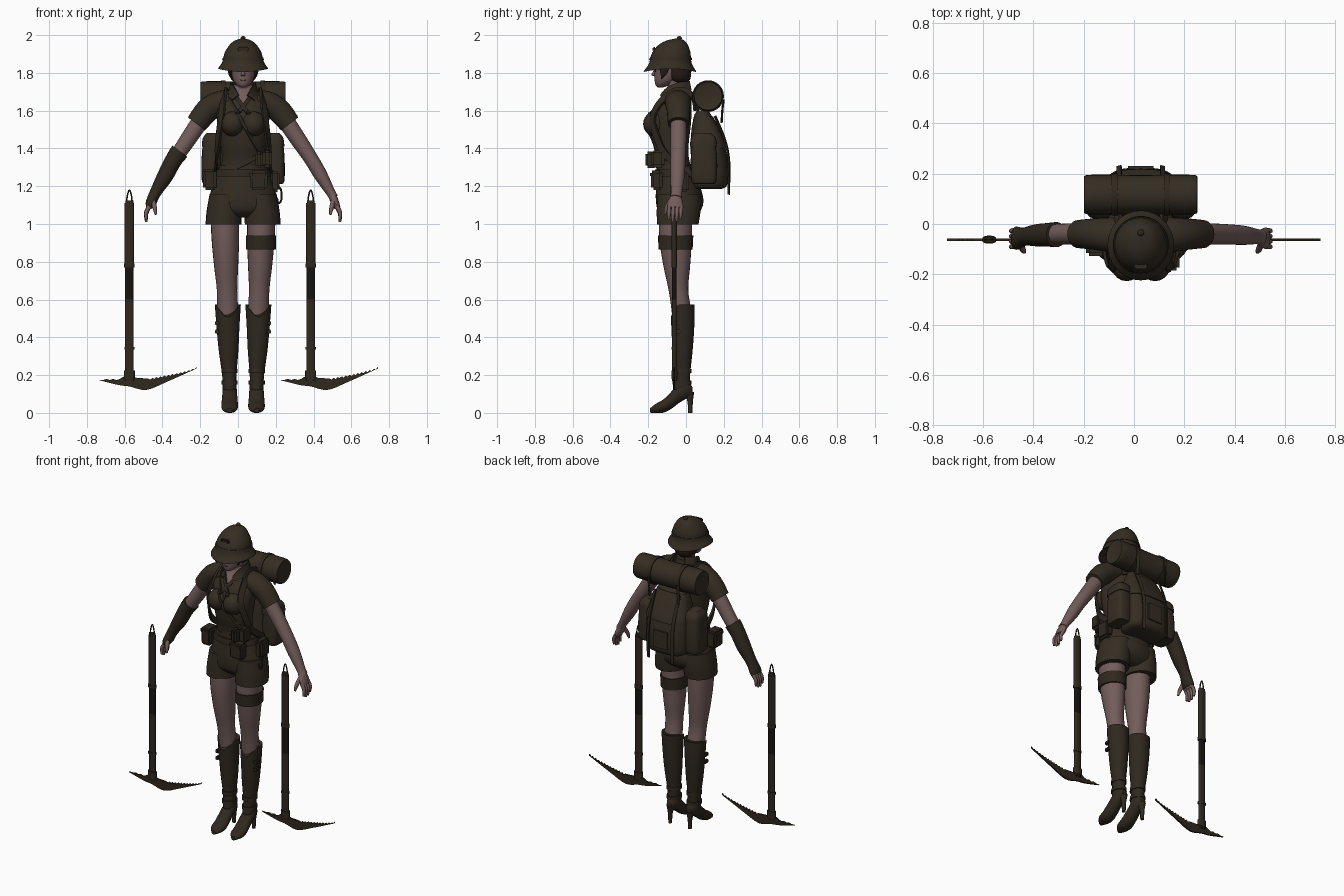
import bpy, bmesh, math
from mathutils import Vector
from mathutils.bvhtree import BVHTree

CX = 0.027  # body centre line


def mat(name, c):
    m = bpy.data.materials.new(name)
    m.diffuse_color = (*c, 1)
    return m


CLOTH = mat("brown_cloth", (0.034, 0.026, 0.016))
LEATHER = mat("dark_leather", (0.028, 0.021, 0.013))
SKIN = mat("skin", (0.17, 0.11, 0.105))
HAIR = mat("hair", (0.022, 0.011, 0.008))
BLACK = mat("black_grip", (0.008, 0.007, 0.006))
LIPS = mat("lips", (0.12, 0.05, 0.05))


def finish(name, bm, m, angle=0.7):
    bmesh.ops.recalc_face_normals(bm, faces=bm.faces)
    me = bpy.data.meshes.new(name)
    bm.to_mesh(me)
    bm.free()
    me.materials.append(m)
    me.shade_smooth()
    me.set_sharp_from_angle(angle=angle)
    ob = bpy.data.objects.new(name, me)
    bpy.context.collection.objects.link(ob)
    return ob


def spline(pts, sub):
    """Catmull-Rom through tuples of any length."""
    out = []
    for i in range(len(pts) - 1):
        p0, p1, p2, p3 = pts[max(i - 1, 0)], pts[i], pts[i + 1], pts[min(i + 2, len(pts) - 1)]
        for k in range(sub):
            t = k / sub
            out.append([0.5 * (2 * b + (c - a) * t + (2 * a - 5 * b + 4 * c - d) * t * t
                        + (3 * b - a - 3 * c + d) * t ** 3) for a, b, c, d in zip(p0, p1, p2, p3)])
    return out + [list(pts[-1])]


def loft(name, rings, m, axis='z', seg=24, n=2, sub=4):
    """Skin elliptical rings (x, y, z, radius_a, radius_b); axis 'p' follows the path."""
    rings = spline(rings, sub)
    bm, loops = bmesh.new(), []
    for i, r in enumerate(rings):
        X, Y, Z = Vector((1, 0, 0)), Vector((0, 1, 0)), Vector((0, 0, 1))
        U, V = {'z': (X, Y), 'y': (X, Z), 'x': (Y, Z), 'p': (X, Y)}[axis]
        if axis == 'p':
            T = Vector(rings[min(i + 1, len(rings) - 1)][:3]) - Vector(rings[max(i - 1, 0)][:3])
            U = T.cross(Y).normalized()
            V = U.cross(T).normalized()
        ring = []
        for k in range(seg):
            a = 2 * math.pi * k / seg
            c, s = math.cos(a), math.sin(a)
            c, s = (math.copysign(abs(q) ** (2 / n), q) for q in (c, s))
            ring.append(bm.verts.new(Vector(r[:3]) + U * c * max(r[3], .001) + V * s * max(r[4], .001)))
        loops.append(ring)
    for a, b in zip(loops, loops[1:]):
        for k in range(seg):
            bm.faces.new((a[k], a[(k + 1) % seg], b[(k + 1) % seg], b[k]))
    bm.faces.new(loops[0])
    bm.faces.new(loops[-1])
    return finish(name, bm, m)


def sloft(name, s, rings, m, **kw):
    """Loft whose x values are offsets from the body centre on side s."""
    side = "left_" if s > 0 else "right_"
    return loft(side + name, [(CX + s * r[0], *r[1:]) for r in rings], m, **kw)


def ribbon(name, pts, w, t, m, centre=(CX, -0.05), sub=5):
    """Flat strap along points, its face turned away from a vertical axis."""
    P = [Vector(p) for p in spline(pts, sub)]
    bm, loops = bmesh.new(), []
    for i, p in enumerate(P):
        T = (P[min(i + 1, len(P) - 1)] - P[max(i - 1, 0)]).normalized()
        N = Vector((p.x - centre[0], p.y - centre[1], 0.02))
        N = (N - T * N.dot(T)).normalized()
        W = T.cross(N) * w / 2
        loops.append([bm.verts.new(q) for q in (p - W, p + W, p + W + N * t, p - W + N * t)])
    for a, b in zip(loops, loops[1:]):
        for k in range(4):
            bm.faces.new((a[k], a[(k + 1) % 4], b[(k + 1) % 4], b[k]))
    bm.faces.new(loops[0])
    bm.faces.new(loops[-1])
    return finish(name, bm, m, 0.6)


def box(name, c, s, m, bevel=0.008):
    bm = bmesh.new()
    bmesh.ops.create_cube(bm, size=1)
    for v in bm.verts:
        v.co = Vector(c) + Vector([a * b for a, b in zip(v.co, s)])
    bmesh.ops.bevel(bm, geom=bm.edges[:], offset=bevel, segments=2, affect='EDGES')
    return finish(name, bm, m)


def ball(name, c, r, m):
    bm = bmesh.new()
    bmesh.ops.create_uvsphere(bm, u_segments=20, v_segments=12, radius=1)
    for v in bm.verts:
        v.co = Vector(c) + Vector([a * b for a, b in zip(v.co, r)])
    return finish(name, bm, m)


# head, neck and hair
loft("head", [(CX, -.135, 1.723, .012, .014), (CX, -.125, 1.735, .032, .036), (CX, -.11, 1.76, .051, .056),
              (CX, -.095, 1.80, .062, .074), (CX, -.085, 1.85, .066, .082), (CX, -.08, 1.92, .055, .075)], SKIN, seg=32)
loft("neck", [(CX, -.035, 1.62, .055, .05), (CX, -.045, 1.69, .042, .042), (CX, -.07, 1.78, .042, .045)], SKIN)
loft("hair_back", [(CX, -.03, 1.745, .035, .035), (CX, -.035, 1.77, .066, .058), (CX, -.04, 1.82, .077, .068),
                   (CX, -.05, 1.9, .076, .072)], HAIR)
loft("nose", [(CX, -.16, 1.825, .006, .006), (CX, -.169, 1.80, .009, .01), (CX, -.172, 1.788, .012, .011),
              (CX, -.162, 1.782, .006, .005)], SKIN, seg=12)
ball("mouth", (CX, -.162, 1.762, ), (.017, .006, .006), LIPS)
for s in (1, -1):
    side = "left_" if s > 0 else "right_"
    ball(side + "eye", (CX + s * .028, -.162, 1.812), (.014, .004, .005), BLACK)
    ball(side + "brow", (CX + s * .03, -.163, 1.828), (.018, .004, .0025), HAIR)
    sloft("side_lock", s, [(.064, -.11, 1.86, .014, .03), (.07, -.115, 1.82, .012, .026), (.068, -.12, 1.79, .008, .015),
                           (.062, -.13, 1.768, .002, .002)], HAIR, seg=10)
    for k, x in enumerate((.012, .034, .055)):
        sloft("fringe_%d" % k, s, [(x * .8, -.15, 1.865, .018, .015), (x, -.168 + x * .25, 1.845, .014, .009),
                                   (x * 1.15, -.168 + x * .35, 1.822, .002, .002)], HAIR, seg=10)

# helmet
hel = loft("helmet", [(CX, -.085, 1.84, .095, .1), (CX, -.085, 1.822, .128, .134), (CX, -.085, 1.827, .13, .137),
                      (CX, -.083, 1.85, .114, .119), (CX, -.082, 1.872, .106, .109), (CX, -.077, 1.91, .096, .1),
                      (CX, -.067, 1.95, .07, .076), (CX, -.055, 1.972, .042, .045), (CX, -.045, 1.982, .008, .008)],
           CLOTH, seg=40)
for v in hel.data.vertices:  # rim dips front and back
    if v.co.z < 1.87:
        v.co.z -= .016 * abs((v.co.y + .085) / .137) ** 2
loft("helmet_band", [(CX, -.082, 1.868, .111, .114), (CX, -.08, 1.882, .107, .11)], LEATHER, seg=40, sub=1)
ball("helmet_button", (CX, -.035, 1.983), (.013, .013, .012), LEATHER)
box("helmet_plate", (CX, -.168, 1.925), (.055, .02, .022), LEATHER, .005)

# shirt with open neck
shirt = loft("shirt", [(CX, -.045, 1.24, .13, .095), (CX, -.068, 1.34, .112, .085), (CX, -.08, 1.42, .12, .094),
                       (CX, -.08, 1.52, .135, .105), (CX, -.068, 1.60, .14, .098), (CX, -.048, 1.66, .125, .077),
                       (CX, -.037, 1.70, .082, .06), (CX, -.035, 1.735, .056, .054)], CLOTH, seg=64, sub=8)
shirt.data.materials.append(SKIN)
for p in shirt.data.polygons:
    c = p.center
    if c.y < -.05 and c.z > 1.60 and abs(c.x - CX) < (c.z - 1.60) * .5:
        p.material_index = 1
surf = [shirt]
for s in (1, -1):
    surf.append(ball("bust_left" if s > 0 else "bust_right", (CX + s * .056, -.163, 1.53), (.062, .064, .066), CLOTH))
verts, polys = [], []
for ob in surf:
    polys += [[i + len(verts) for i in p.vertices] for p in ob.data.polygons]
    verts += [v.co.copy() for v in ob.data.vertices]
tree = BVHTree.FromPolygons(verts, polys)


def front(dx, z):
    """Point on the front of the shirt."""
    hit = tree.ray_cast(Vector((CX + dx, -1, z)), Vector((0, 1, 0)))[0]
    return (CX + dx, (hit.y if hit else -.06) - .002, z)


# chest straps, scarf and collar
def across(name, a, b, w, t=.007):
    pts = [front(a[0] + (b[0] - a[0]) * k / 12, a[1] + (b[1] - a[1]) * k / 12) for k in range(13)]
    ribbon(name, pts, w, t, LEATHER, sub=2)


across("chest_strap", (-.07, 1.66), (.105, 1.34), .018)
across("hip_strap", (-.105, 1.26), (.1, 1.37), .022)
for s in (1, -1):
    side = "left_" if s > 0 else "right_"
    across(side + "scarf", (s * .05, 1.69), (-s * .03, 1.58), .02, .01)
    ribbon(side + "collar", [(CX + s * .03, .02, 1.73), (CX + s * .064, -.03, 1.725), (CX + s * .055, -.09, 1.70),
                             (CX + s * .04, -.125, 1.665)], .05, .008, CLOTH)
    # sleeves, arms and hands
    sloft("sleeve", s, [(.07, -.045, 1.655, .055, .07), (.13, -.042, 1.64, .062, .068), (.19, -.04, 1.60, .064, .062),
                        (.247, -.04, 1.53, .057, .056)], CLOTH, axis='p')
    sloft("arm", s, [(.21, -.04, 1.57, .046, .044), (.29, -.04, 1.45, .043, .042), (.36, -.042, 1.345, .038, .04),
                     (.41, -.045, 1.26, .036, .038), (.462, -.05, 1.17, .025, .03), (.48, -.053, 1.14, .024, .032)],
          SKIN, axis='p')
    sloft("palm", s, [(.472, -.052, 1.15, .022, .028), (.487, -.056, 1.115, .021, .04), (.5, -.056, 1.085, .016, .042)],
          SKIN, axis='p', seg=16)
    for k in range(4):
        y, d = -.088 + .021 * k, (.0, .012, .008, -.006)[k]
        sloft("finger_%d" % k, s, [(.495, y, 1.095, .012, .011), (.513, y - .002, 1.06 - d / 2, .011, .01),
                                   (.512, y - .004, 1.022 - d, .007, .007)], SKIN, axis='p', seg=10)
    sloft("thumb", s, [(.478, -.08, 1.125, .013, .014), (.468, -.103, 1.085, .012, .012), (.462, -.112, 1.05, .006, .006)],
          SKIN, axis='p', seg=10)
sloft("glove", -1, [(.335, -.042, 1.385, .05, .05), (.37, -.043, 1.335, .045, .047), (.415, -.045, 1.25, .042, .044),
                    (.462, -.05, 1.17, .031, .036), (.487, -.056, 1.115, .028, .045), (.496, -.056, 1.095, .022, .046)],
      LEATHER, axis='p')

# shorts and belt
loft("shorts_hips", [(CX, -.062, 1.31, .122, .092), (CX, -.045, 1.22, .155, .112), (CX, -.034, 1.13, .182, .126),
                     (CX, -.035, 1.07, .18, .112), (CX, -.035, 1.035, .11, .07)], CLOTH, seg=36)
loft("belt", [(CX, -.056, 1.252, .15, .112), (CX, -.058, 1.288, .14, .106)], LEATHER, seg=36, sub=1)
for s in (1, -1):
    side = "left_" if s > 0 else "right_"
    sloft("shorts_leg", s, [(.092, -.037, 1.16, .085, .115), (.1, -.039, 1.07, .093, .116), (.104, -.044, .998, .095, .11)],
          CLOTH)
    # legs and boots
    sloft("leg", s, [(.097, -.055, 1.05, .075, .088), (.094, -.055, .92, .073, .086), (.09, -.049, .78, .064, .071),
                     (.085, -.04, .65, .054, .052), (.081, -.022, .52, .055, .052), (.08, -.02, .4, .045, .045)], SKIN)
    boot = sloft("boot_shaft", s, [(.081, -.018, .575, .069, .062), (.08, -.017, .46, .061, .061), (.077, -.018, .33, .052, .053),
                                   (.073, -.02, .2, .038, .042), (.071, -.022, .13, .037, .048), (.071, -.022, .1, .03, .042)],
                 LEATHER, seg=32, sub=6)
    for v in boot.data.vertices:  # notched boot top
        if v.co.z > .5:
            v.co.z -= .9 * (v.co.z - .5) * max(0, (-.018 - v.co.y) / .062) ** 3
    sloft("boot_foot", s, [(.071, .034, .115, .018, .022), (.071, 0, .125, .036, .05), (.071, -.04, .1, .039, .05),
                           (.071, -.08, .065, .042, .045), (.071, -.12, .036, .044, .035), (.071, -.16, .024, .039, .024),
                           (.071, -.19, .013, .014, .012)], LEATHER, axis='y')
    sloft("boot_heel", s, [(.071, .018, .11, .024, .026), (.071, .022, .06, .014, .015), (.071, .023, 0, .011, .012)],
          LEATHER, seg=14)
    for z, r in ((.15, .043), (.21, .043)):
        sloft("ankle_strap_%d" % (z * 100), s, [(.072, -.021, z, r, r + .008), (.072, -.021, z + .022, r, r + .006)],
              LEATHER, sub=1)
    for z in (.43, .475):
        box(side + "boot_buckle_%d" % (z * 1000), (CX + s * .138, -.045, z), (.022, .035, .022), LEATHER, .004)
    # pack shoulder straps
    ribbon(side + "shoulder_strap", [(CX + s * .08, .05, 1.6), (CX + s * .085, .035, 1.67), (CX + s * .088, -.04, 1.706),
                                     (CX + s * .1, -.125, 1.65), (CX + s * .112, -.172, 1.56), (CX + s * .125, -.15, 1.46),
                                     (CX + s * .134, -.1, 1.36), (CX + s * .14, .03, 1.26)], .036, .013, LEATHER)
    # pack side pockets, closing straps and bedroll straps
    sloft("pack_pocket", s, [(.165, .095, 1.215, .03, .045), (.168, .095, 1.225, .05, .066), (.168, .095, 1.34, .052, .07),
                             (.163, .092, 1.45, .046, .06), (.16, .09, 1.472, .03, .04)], CLOTH, n=3.5)
    sloft("pocket_flap", s, [(.165, .093, 1.41, .054, .072), (.163, .092, 1.455, .05, .066), (.16, .09, 1.482, .032, .042)],
          CLOTH, n=3.5)
    ribbon(side + "pack_strap", [(CX + s * .085, .15, 1.57), (CX + s * .085, .2, 1.45), (CX + s * .085, .222, 1.35),
                                 (CX + s * .085, .224, 1.25), (CX + s * .085, .222, 1.155)], .02, .008, LEATHER)
    sloft("bedroll_strap", s, [(.092, .117, 1.677, .084, .084), (.116, .117, 1.677, .084, .084)], LEATHER, axis='x', sub=1)
    ribbon(side + "bedroll_strap_end", [(CX + s * .104, .197, 1.66), (CX + s * .104, .19, 1.6), (CX + s * .104, .186, 1.535)],
           .018, .005, LEATHER)

# thigh strap
sloft("thigh_strap", 1, [(.094, -.055, .865, .079, .09), (.095, -.055, .94, .08, .094)], LEATHER, sub=1)

# backpack body, flap, rear pocket and bedroll
loft("pack_body", [(CX, .115, 1.185, .1, .07), (CX, .123, 1.21, .138, .096), (CX, .124, 1.32, .145, .098),
                   (CX, .115, 1.42, .14, .09), (CX, .102, 1.5, .122, .072), (CX, .09, 1.57, .1, .048),
                   (CX, .088, 1.6, .09, .03)], CLOTH, seg=36, n=3)
loft("pack_flap", [(CX, .122, 1.4, .145, .096), (CX, .118, 1.43, .143, .092), (CX, .104, 1.5, .126, .075),
                   (CX, .092, 1.57, .103, .05)], CLOTH, seg=36, n=3)
box("pack_rear_pocket", (CX, .205, 1.29), (.14, .05, .15), CLOTH, .02)
loft("bedroll", [(-.196, .117, 1.677, .062, .062), (-.19, .117, 1.677, .077, .077), (-.1, .117, 1.677, .079, .079),
                 (CX, .117, 1.675, .077, .077), (.15, .117, 1.677, .079, .079), (.243, .117, 1.677, .077, .077),
                 (.249, .117, 1.677, .062, .062)], CLOTH, axis='x', seg=28)

# belt pouches
for name, c, s in (("hip_pouch", (.11, -.155, 1.23), (.09, .06, .1)), ("hip_pouch_flap", (.11, -.158, 1.263), (.096, .066, .04)),
                   ("strap_pouch_a", (.155, -.15, 1.345), (.05, .07, .09)), ("strap_pouch_b", (.11, -.185, 1.34), (.04, .06, .085)),
                   ("holster", (-.15, -.08, 1.235), (.07, .09, .11)), ("holster_flap", (-.152, -.08, 1.27), (.076, .096, .04)),
                   ("side_pouch", (.195, -.03, 1.225), (.05, .09, .11))):
    box(name, c, s, LEATHER, .012)
loft("snap_hook", [(.212, -.08, 1.2, .005, .005), (.228, -.08, 1.18, .005, .005), (.23, -.08, 1.13, .005, .005),
                   (.215, -.08, 1.11, .005, .005), (.206, -.08, 1.14, .005, .005)], LEATHER, axis='p', seg=8)

# two ice axes
for side, ax in (("right", -.575), ("left", .385)):
    y = -.062
    for part, z0, z1, r, m in (("lower_shaft", .17, .6, .023, LEATHER), ("dark_shaft", .6, .78, .023, BLACK),
                               ("grip", .78, 1.11, .025, LEATHER), ("grip_ring", .77, .79, .028, LEATHER),
                               ("low_ring", .335, .35, .027, LEATHER), ("socket", .18, .225, .029, LEATHER),
                               ("end_cap", 1.095, 1.125, .021, LEATHER)):
        loft("%s_axe_%s" % (side, part), [(ax, y, z0, r, r * .55), (ax, y, z1, r, r * .55)], m, seg=16, n=2.6, sub=1)
    loft(side + "_axe_loop", [(ax + dx, y, z, .004, .004) for dx, z in
                              ((-.015, 1.11), (-.011, 1.15), (0, 1.18), (.011, 1.15), (.015, 1.11))], LEATHER, axis='p', seg=8)
    low = spline([(-.167, .175), (-.06, .148), (.0, .14), (.09, .122), (.2, .165), (.355, .235)], 4)
    teeth = [(.355 - .255 * k / 24, .244 - .062 * (k / 24) ** .7 - (.008 if k % 2 else 0)) for k in range(25)]
    top = teeth + [(.04, .185), (.0, .2), (-.035, .19)] + [(-.05 - .018 * k, .18 - (.006 if k % 2 else 0)) for k in range(6)]
    bm = bmesh.new()
    f = bm.faces.new([bm.verts.new((ax + px, y - .005, pz)) for px, pz in low + top])
    ext = bmesh.ops.extrude_face_region(bm, geom=[f])
    bmesh.ops.translate(bm, vec=(0, .01, 0), verts=[g for g in ext["geom"] if isinstance(g, bmesh.types.BMVert)])
    finish(side + "_axe_head", bm, LEATHER, 0.4)
